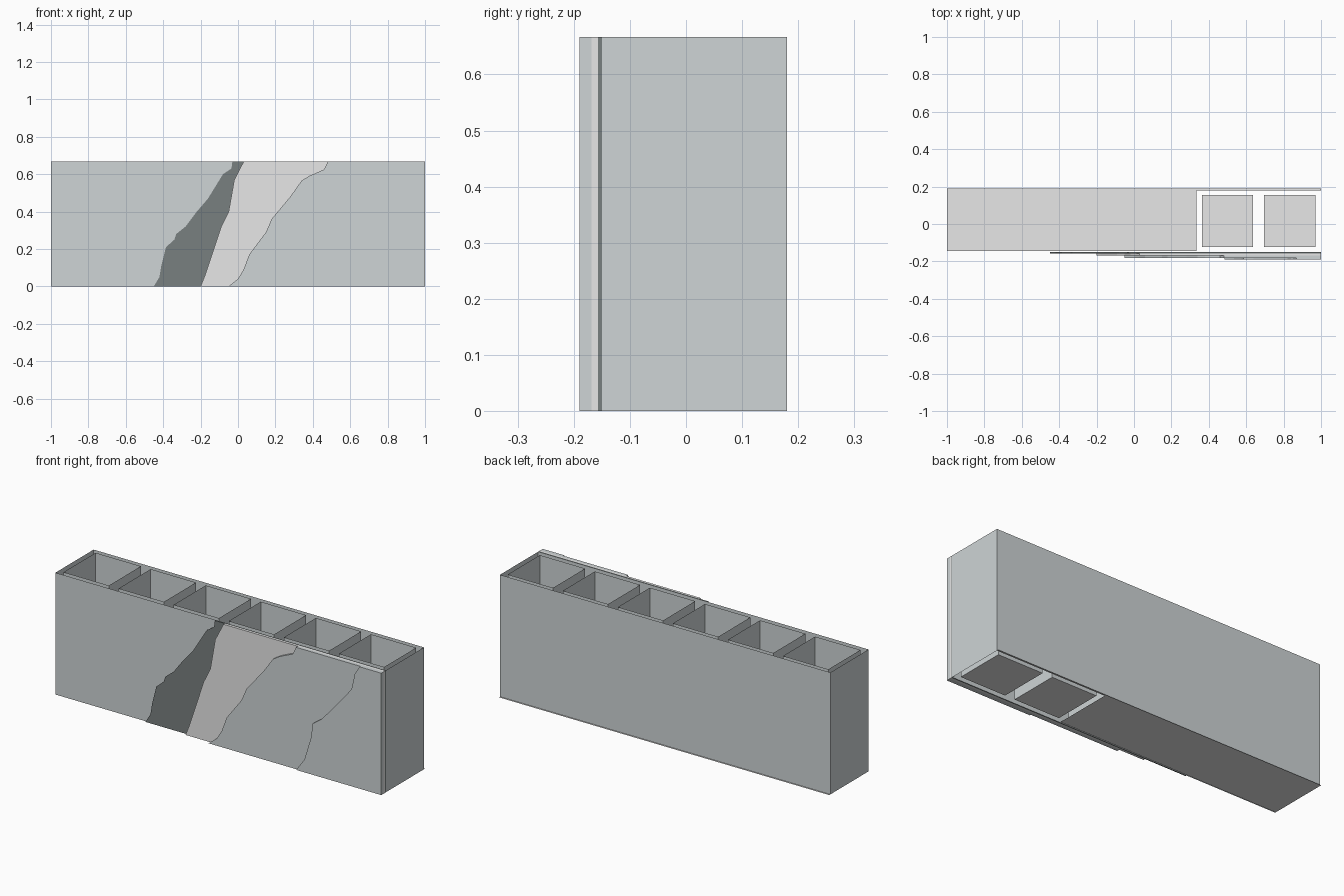
import bpy, bmesh

if "Cube" in bpy.data.objects:
    bpy.data.objects.remove(bpy.data.objects["Cube"])

H = 0.667            # wall height
FRONT, BACK = -0.15, 0.18


def material(name, rgb):
    m = bpy.data.materials.new(name)
    m.diffuse_color = (*rgb, 1)
    m.use_nodes = True
    m.node_tree.nodes["Principled BSDF"].inputs["Base Color"].default_value = m.diffuse_color
    return m


GREY = material("cool grey", (0.62, 0.66, 0.67))
LIGHT = material("light grey", (0.8, 0.8, 0.8))
DARK = material("dark grey", (0.19, 0.216, 0.216))


def make_object(name, verts, faces, mats, indices=None):
    mesh = bpy.data.meshes.new(name)
    mesh.from_pydata(verts, [], faces)
    for m in mats:
        mesh.materials.append(m)
    for i, p in enumerate(mesh.polygons):
        p.material_index = indices[i] if indices else 0
    ob = bpy.data.objects.new(name, mesh)
    bpy.context.collection.objects.link(ob)
    return ob


def rect_walls(x0, x1, y0, y1):
    """Four vertical sheets around a rectangle, facing outwards."""
    v = [(x, y, z) for z in (0, H) for x, y in ((x0, y0), (x1, y0), (x1, y1), (x0, y1))]
    f = [(i, (i + 1) % 4, (i + 1) % 4 + 4, i + 4) for i in range(4)]
    return v, f


def sheet(name, x0, x1, y0, y1, mat):
    make_object(name, [(x0, y0, 0), (x1, y0, 0), (x1, y1, 0), (x0, y1, 0)],
                [(0, 1, 2, 3)], [mat])


# outer shell, open at the top
v, f = rect_walls(-1, 1, FRONT, BACK)
make_object("wall_shell", v, f, [GREY])

# six hollow cells; the two at the right end have floors of their own
for i in range(6):
    xc = -1 + (i + 0.5) / 3
    x0, x1 = xc - 0.137, xc + 0.137
    v, f = rect_walls(x0, x1, -0.122, 0.155)
    make_object(f"cell_{i + 1}", v, [q[::-1] for q in f], [GREY])
    if i > 3:
        sheet(f"cell_floor_{i + 1}", x0, x1, -0.122, 0.155, LIGHT)

# base sheet under the left two thirds, and its narrow ledge along the back
sheet("base_sheet", -1, 0.333, -0.145, 0.19, LIGHT)
sheet("base_ledge", 0.333, 1, BACK, 0.19, LIGHT)


def coat(name, edge, y_back, y_front, mat):
    """Thin plaster coat from a ragged left edge to the right end, open at the back."""
    outline = [(x, z) for x, z in edge] + [(1, H), (1, 0)]
    outline.reverse()                       # anticlockwise seen from the front
    n = len(outline)
    verts = [(x, y, z) for y in (y_front, y_back) for x, z in outline]
    faces = [tuple(range(n))]
    faces += [(i, i + n, (i + 1) % n + n, (i + 1) % n) for i in range(n)]
    ob = make_object(name, verts, faces, [mat])
    bm = bmesh.new()
    bm.from_mesh(ob.data)
    bmesh.ops.triangulate(bm, faces=[q for q in bm.faces if len(q.verts) > 4])
    bm.to_mesh(ob.data)
    bm.free()


# four coats stepping forwards, ragged edges listed from bottom to top
coat("mesh_coat", [(-.45, 0), (-.42, .05), (-.41, .11), (-.385, .21), (-.34, .25), (-.33, .28),
                   (-.28, .32), (-.22, .40), (-.16, .47), (-.08, .60), (-.035, .63), (-.03, H)],
     FRONT, -0.157, DARK)
coat("base_coat", [(-.2, 0), (-.18, .05), (-.09, .32), (-.05, .40), (-.02, .57), (.03, H)],
     -0.157, -0.168, LIGHT)
coat("primer_coat", [(-.05, 0), (0, .04), (.03, .09), (.06, .17), (.15, .29), (.18, .36),
                     (.28, .48), (.34, .565), (.38, .59), (.46, .625), (.48, H)],
     -0.168, -0.183, GREY)
coat("finish_coat", [(.485, 0), (.535, .07), (.575, .2), (.585, .28), (.64, .32), (.72, .41),
                     (.82, .53), (.84, .62), (.87, H)],
     -0.183, -0.19, GREY)
